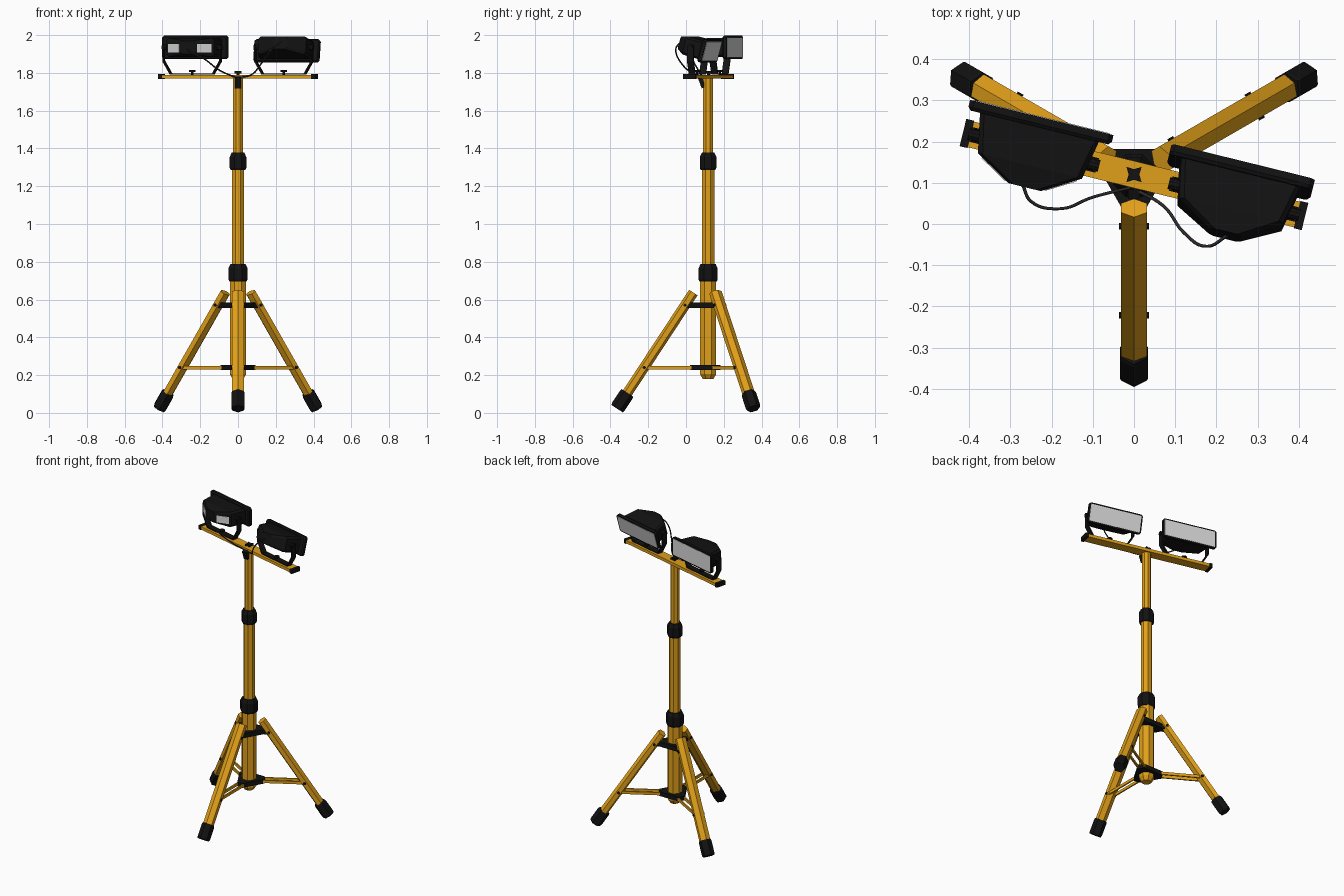
import bpy, bmesh, math
from mathutils import Matrix, Vector

if "Cube" in bpy.data.objects:
    bpy.data.objects.remove(bpy.data.objects["Cube"])


def material(name, rgb):
    m = bpy.data.materials.new(name)
    m.diffuse_color = (*rgb, 1)
    m.use_nodes = True
    m.node_tree.nodes["Principled BSDF"].inputs["Base Color"].default_value = m.diffuse_color
    return m


GOLD = material("golden yellow", (0.75, 0.35, 0.01))
BLACK = material("black", (0.006, 0.006, 0.006))
CABLE = material("dark grey", (0.025, 0.025, 0.025))
PALE = material("pale grey", (0.70, 0.70, 0.70))
T, I = Matrix.Translation, Matrix.Identity(4)
CY = 0.117                      # y of the mast axis


def R(deg, axis):
    return Matrix.Rotation(math.radians(deg), 4, axis)


def loft(name, rings, mat, mx=I):
    """Skin a row of equal-length point rings and cap both ends."""
    bm = bmesh.new()
    vs = [[bm.verts.new(mx @ Vector(p)) for p in r] for r in rings]
    n = len(vs[0])
    for a, b in zip(vs, vs[1:]):
        for i in range(n):
            j = (i + 1) % n
            bm.faces.new((a[i], a[j], b[j], b[i]))
    bm.faces.new(vs[0])
    bm.faces.new(vs[-1])
    bmesh.ops.recalc_face_normals(bm, faces=bm.faces)
    me = bpy.data.meshes.new(name)
    bm.to_mesh(me)
    bm.free()
    me.materials.append(mat)
    ob = bpy.data.objects.new(name, me)
    bpy.context.collection.objects.link(ob)
    return ob


def box(name, size, mat, mx=I):
    x, y, z = (s / 2 for s in size)
    return loft(name, [[(-x, -y, h), (x, -y, h), (x, y, h), (-x, y, h)] for h in (-z, z)], mat, mx)


def tube(name, steps, n, mat, mx=I, squash=1.0):
    """n-sided column; steps are (z, flat-to-centre distance)."""
    rings = []
    for z, a in steps:
        r = a / math.cos(math.pi / n)
        ang = [(i + 0.5) * math.tau / n for i in range(n)]
        rings.append([(r * math.cos(t), r * math.sin(t) * squash, z) for t in ang])
    return loft(name, rings, mat, mx)


def frame(hw, hh, y, c):
    """Upright rectangle ring with cut corners."""
    return [(-hw + c, y, -hh), (hw - c, y, -hh), (hw, y, -hh + c), (hw, y, hh - c),
            (hw - c, y, hh), (-hw + c, y, hh), (-hw, y, hh - c), (-hw, y, -hh + c)]


# Telescopic mast and collars
mast = T((0, CY, 0))
tube("mast_lower", [(0.18, 0.028), (0.205, 0.043), (0.71, 0.043)], 8, GOLD, mast)
tube("mast_middle", [(0.70, 0.033), (1.31, 0.033)], 8, GOLD, mast)
tube("mast_upper", [(1.30, 0.026), (1.772, 0.026)], 8, GOLD, mast)
for name, z, a in (("collar_lower", 0.695, 0.051), ("collar_upper", 1.285, 0.044)):
    tube(name, [(z, a - 0.006), (z + 0.012, a), (z + 0.07, a), (z + 0.093, a - 0.011)], 8, BLACK, mast)

# Leg hubs: three-armed plates round the mast
for name, z, h in (("hub_upper", 0.57, 0.03), ("hub_lower", 0.24, 0.028)):
    pts = []
    for k in range(3):
        m = mast @ R(120 * k - 90, 'Z')
        pts += [m @ Vector((0.095, s * 0.02, 0)) for s in (-1, 1)]
    loft(name, [[(p.x, p.y, z + d) for p in pts] for d in (-h / 2, h / 2)], BLACK)

# Three legs with rubber feet, hinge arms, double braces and bolts
top, end = Vector((0.078, 0, 0.637)), Vector((0.482, 0, 0.0225))
axis = top - end
lean = math.degrees(math.atan2(end.x - top.x, axis.z))
for k in range(3):
    m = mast @ R(120 * k - 90, 'Z')
    leg = m @ T(end) @ R(-lean, 'Y') @ R(90, 'Z')
    tube(f"leg_{k}", [(0.04, 0.031), (axis.length, 0.031)], 6, GOLD, leg @ R(0, 'Z'), 0.75)
    tube(f"foot_{k}", [(0, 0.031), (0.012, 0.034), (0.09, 0.034), (0.10, 0.031)], 6, BLACK, leg)
    for z, r in ((0.57, 0.122), (0.24, 0.338)):
        tube(f"bolt_{k}", [(-0.036, 0.008), (0.036, 0.008)], 8, BLACK, m @ T((r, 0, z)) @ R(90, 'X'))
    box(f"hinge_arm_{k}", (0.06, 0.045, 0.03), BLACK, m @ T((0.09, 0, 0.57)))
    for s in (-1, 1):
        box(f"brace_{k}", (0.275, 0.009, 0.018), GOLD, m @ T((0.208, s * 0.02, 0.24)))

# Crossbar, end caps, star knob and cable clamp
bar = T((0, 0.12, 0)) @ R(-13.8, 'Z')
box("crossbar", (0.83, 0.064, 0.02), GOLD, bar @ T((0, 0, 1.78)))
for s in (-1, 1):
    box("crossbar_cap", (0.02, 0.068, 0.027), BLACK, bar @ T((s * 0.417, 0, 1.78)))
star = [((0.026 if i % 2 else 0.013) * math.cos(i * math.pi / 4 + 0.24),
         (0.026 if i % 2 else 0.013) * math.sin(i * math.pi / 4 + 0.24)) for i in range(8)]
loft("star_knob", [[(x, y, z) for x, y in star] for z in (1.797, 1.81)], BLACK, bar)
tube("star_knob_stem", [(1.785, 0.008), (1.80, 0.008)], 8, BLACK, bar)
box("cable_clamp", (0.03, 0.022, 0.06), BLACK, T((0, 0.083, 1.75)) @ R(20, 'X'))

# Floodlights on their brackets
for side, s, tilt in (("left", -1, 0), ("right", 1, -15)):
    base = bar @ T((s * 0.25, 0, 0))
    lamp = base @ T((0, 0, 1.935)) @ R(tilt, 'X')
    loft(f"{side}_lamp_body", [frame(0.15, 0.05, 0.065, 0.01), frame(0.13, 0.05, -0.04, 0.012),
                               frame(0.04, 0.035, -0.093, 0.012)], BLACK, lamp)
    loft(f"{side}_lamp_rim", [frame(0.172, 0.056, 0.056, 0.008), frame(0.179, 0.062, 0.064, 0.01),
                              frame(0.179, 0.062, 0.081, 0.01)], BLACK, lamp)
    box(f"{side}_lamp_glass", (0.338, 0.004, 0.106), PALE, lamp @ T((0, 0.081, 0)))
    # U bracket as (outer x, z) path, thin strap
    path = [(-0.158, 1.945), (-0.158, 1.86), (-0.118, 1.791), (0.118, 1.791), (0.158, 1.86), (0.158, 1.945)]
    rings = []
    for x, z in path:
        xi, zi = x - math.copysign(0.006, x), z + (0.006 if z < 1.94 else 0)
        rings.append([(x, -0.018, z), (x, 0.018, z), (xi, 0.018, zi), (xi, -0.018, zi)])
    loft(f"{side}_bracket", rings, BLACK, base)
    tube(f"{side}_pivot", [(-0.163, 0.014), (0.163, 0.014)], 10, BLACK, base @ T((0, 0, 1.935)) @ R(90, 'Y'))
    tube(f"{side}_bracket_bolt", [(1.785, 0.006), (1.808, 0.006)], 8, BLACK, base)
    tube(f"{side}_bracket_knob", [(1.806, 0.016), (1.814, 0.016)], 8, BLACK, base)
    # Pale plates on the slanted back faces of the level lamp
    if side == "left":
        for e in (-1, 1):
            box("back_label", (0.08, 0.005, 0.046), PALE,
                lamp @ T((e * 0.083, -0.0677, -0.004)) @ R(e * 30.5, 'Z'))


# Hanging cables
def cable(name, pts):
    cu = bpy.data.curves.new(name, 'CURVE')
    cu.dimensions = '3D'
    cu.bevel_depth, cu.bevel_resolution, cu.resolution_u = 0.004, 1, 6
    sp = cu.splines.new('BEZIER')
    sp.bezier_points.add(len(pts) - 1)
    for b, p in zip(sp.bezier_points, pts):
        b.co = p
        b.handle_left_type = b.handle_right_type = 'AUTO'
    cu.materials.append(CABLE)
    ob = bpy.data.objects.new(name, cu)
    bpy.context.collection.objects.link(ob)
    bpy.ops.object.select_all(action='DESELECT')
    bpy.context.view_layer.objects.active = ob
    ob.select_set(True)
    bpy.ops.object.convert(target='MESH')


cable("left_cable", [(-0.27, 0.095, 1.925), (-0.25, 0.055, 1.91), (-0.18, 0.037, 1.875),
                     (-0.10, 0.065, 1.815), (-0.01, 0.088, 1.775)])
cable("right_cable", [(0.0, 0.085, 1.775), (0.07, 0.045, 1.79), (0.12, -0.02, 1.845),
                      (0.18, -0.054, 1.925), (0.226, -0.028, 1.965)])
